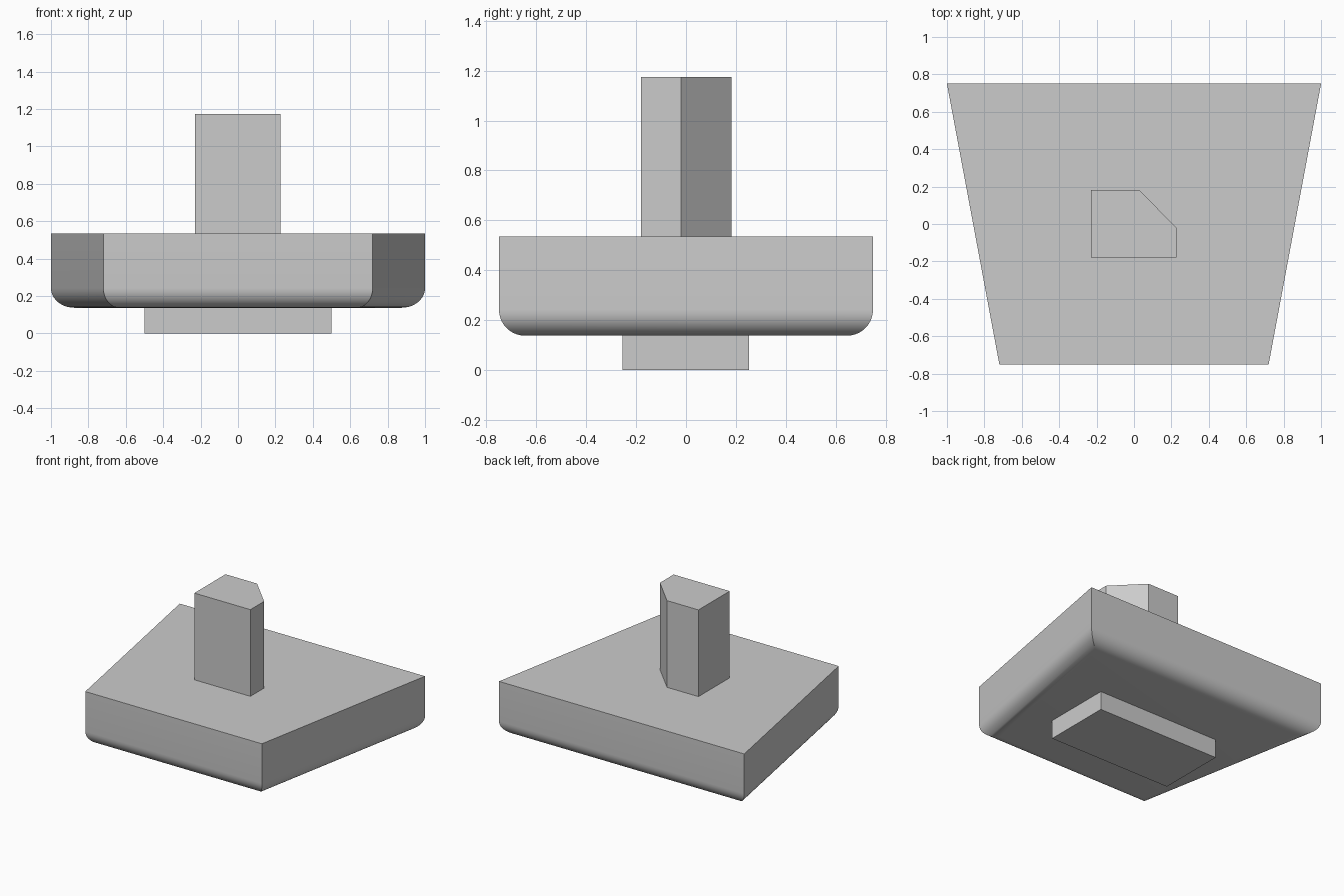
import bpy, bmesh, math

if "Cube" in bpy.data.objects:
    bpy.data.objects.remove(bpy.data.objects["Cube"])

grey = bpy.data.materials.new("plain grey")
grey.diffuse_color = (0.6, 0.6, 0.6, 1)
grey.use_nodes = True
grey.node_tree.nodes["Principled BSDF"].inputs["Base Color"].default_value = grey.diffuse_color


def prism(name, outline, z0, z1):
    """Extrude an anticlockwise outline from z0 to z1; return its bmesh and top face."""
    bm = bmesh.new()
    low = [bm.verts.new((x, y, z0)) for x, y in outline]
    high = [bm.verts.new((x, y, z1)) for x, y in outline]
    bm.faces.new(low[::-1])
    top = bm.faces.new(high)
    n = len(outline)
    for i in range(n):
        j = (i + 1) % n
        bm.faces.new((low[i], low[j], high[j], high[i]))
    return bm, top


def finish(name, bm, smooth=False):
    bmesh.ops.recalc_face_normals(bm, faces=bm.faces)
    mesh = bpy.data.meshes.new(name)
    bm.to_mesh(mesh)
    bm.free()
    mesh.materials.append(grey)
    ob = bpy.data.objects.new(name, mesh)
    bpy.context.collection.objects.link(ob)
    if smooth:
        bpy.ops.object.select_all(action='DESELECT')
        ob.select_set(True)
        bpy.context.view_layer.objects.active = ob
        bpy.ops.object.shade_smooth_by_angle(angle=math.radians(20))
    return ob


# Tapered body with rounded lower edges
Z_BODY, Z_DECK = 0.137, 0.535
bm, top = prism("body", [(-0.72, -0.75), (0.72, -0.75), (1, 0.75), (-1, 0.75)],
                Z_BODY, Z_DECK)
rim = [e for e in bm.edges if all(v.co.z < Z_BODY + 0.01 for v in e.verts)]
bmesh.ops.bevel(bm, geom=rim, offset=0.105, offset_type='OFFSET', segments=10,
                profile=0.5, affect='EDGES')
finish("body", bm, smooth=True)

# Stem with one cut corner and a chamfered top
bm, top = prism("stem", [(-0.23, -0.18), (0.227, -0.18), (0.227, -0.02),
                         (0.027, 0.183), (-0.23, 0.183)], Z_DECK, 1.12)
bmesh.ops.inset_region(bm, faces=[top], thickness=0.054, use_even_offset=True)
for v in top.verts:
    v.co.z = 1.174
finish("stem", bm)

# Rectangular foot
bm, top = prism("foot", [(-0.5, -0.255), (0.5, -0.255), (0.5, 0.252), (-0.5, 0.252)],
                0, Z_BODY)
finish("foot", bm)
